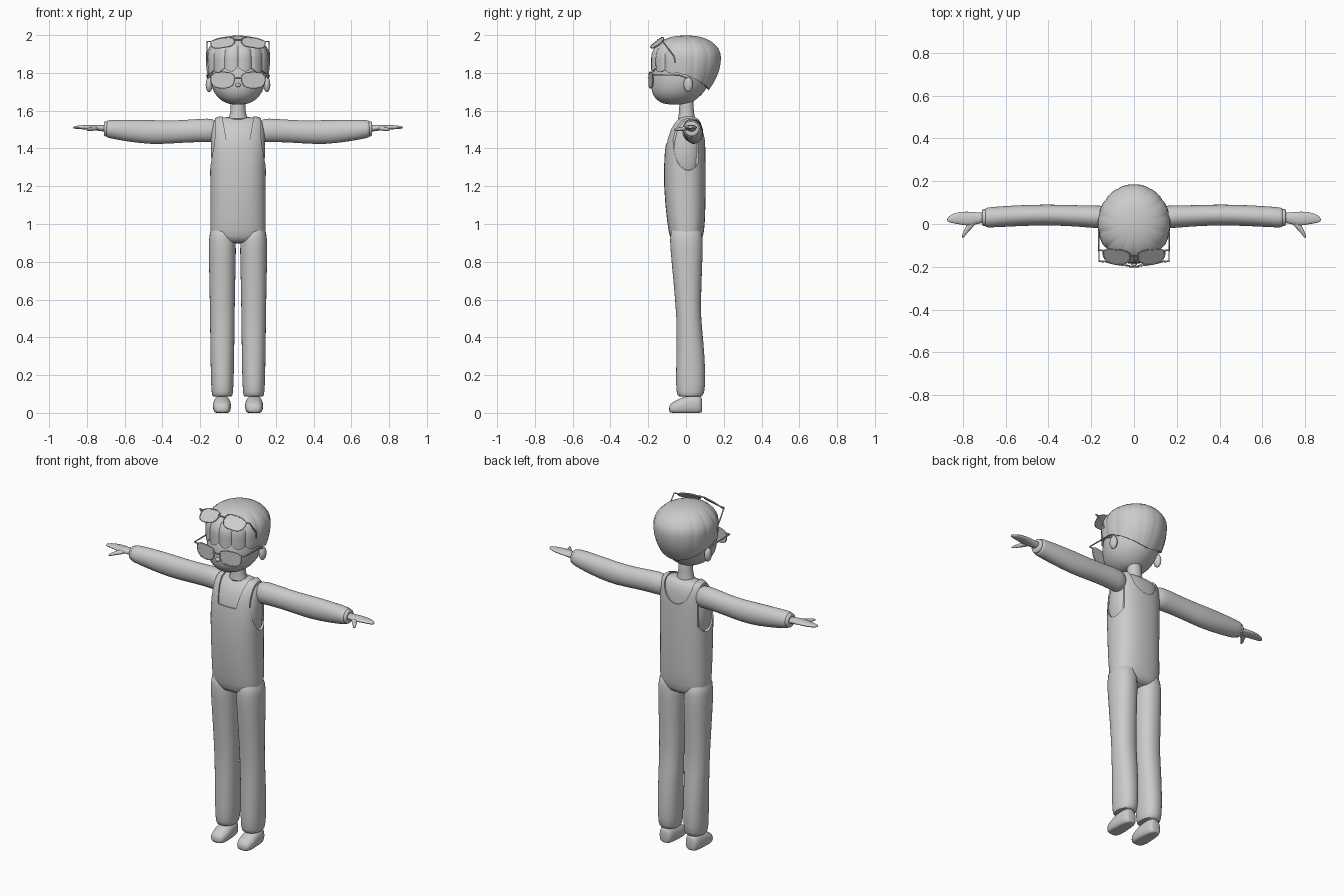
import bpy, bmesh
from math import sin, cos, pi, radians, copysign
from mathutils import Matrix, Vector

if "Cube" in bpy.data.objects:
    bpy.data.objects.remove(bpy.data.objects["Cube"])

grey = bpy.data.materials.new("plain grey")
grey.use_nodes = True
grey.diffuse_color = (0.6, 0.6, 0.6, 1)
grey.node_tree.nodes["Principled BSDF"].inputs["Base Color"].default_value = (0.6, 0.6, 0.6, 1)
parts = []


def finish(name, bm, subsurf=0, solid=0):
    """Turn a bmesh into an object with optional modifiers."""
    bmesh.ops.recalc_face_normals(bm, faces=bm.faces)
    mesh = bpy.data.meshes.new(name)
    bm.to_mesh(mesh)
    bm.free()
    mesh.materials.append(grey)
    ob = bpy.data.objects.new(name, mesh)
    bpy.context.collection.objects.link(ob)
    if solid:
        mod = ob.modifiers.new("thickness", 'SOLIDIFY')
        mod.thickness, mod.offset = solid, -1
    if subsurf:
        ob.modifiers.new("smooth", 'SUBSURF').levels = subsurf
    parts.append(ob)
    return ob


def power(v, e):
    return copysign(abs(v) ** e, v)


def loft(name, axis, rings, n=24, square=2.0, floor=None, subsurf=1):
    """Rings are (position on axis, centre u, centre v, radius u, radius v)."""
    bm = bmesh.new()
    loops = []
    for p, cu, cv, ru, rv in rings:
        loop = []
        for i in range(n):
            a = 2 * pi * i / n
            u, v = cu + ru * power(cos(a), 2 / square), cv + rv * power(sin(a), 2 / square)
            co = {'x': (p, u, v), 'y': (u, p, v), 'z': (u, v, p)}[axis]
            if floor is not None:
                co = (co[0], co[1], max(co[2], floor))
            loop.append(bm.verts.new(co))
        loops.append(loop)
    for a, b in zip(loops, loops[1:]):
        for i in range(n):
            bm.faces.new((a[i], a[(i + 1) % n], b[(i + 1) % n], b[i]))
    bm.faces.new(loops[0])
    bm.faces.new(loops[-1])
    return finish(name, bm, subsurf)


def upright(name, rows, cx=0, **kw):
    """Rows are (height, front y, back y, half width)."""
    return loft(name, 'z', [(z, cx, (f + b) / 2, w, (b - f) / 2) for z, f, b, w in rows], **kw)


def ball(name, centre, radii):
    bm = bmesh.new()
    bmesh.ops.create_uvsphere(bm, u_segments=20, v_segments=12, radius=1,
                              matrix=Matrix.Translation(centre) @ Matrix.Diagonal((*radii, 1)))
    return finish(name, bm)


# Overalls body and the shirt just beneath it
body = [(.895, -.065, .075, .12), (.93, -.088, .092, .149), (1.0, -.1, .102, .148),
        (1.2, -.121, .106, .146), (1.4, -.116, .104, .152), (1.5, -.093, .1, .15),
        (1.55, -.06, .085, .138), (1.575, -.025, .06, .11)]
overalls = upright("overalls", body, square=2.4)
upright("shirt", [(z - .006, f + .007, b - .007, w - .006) for z, f, b, w in body[3:]], square=2.4)

# Cutters for the bib opening, back neckline and armholes
bm = bmesh.new()
corners = [(x, y, z) for y in (-.3, .03) for x, z in ((-.058, 1.425), (.058, 1.425), (.092, 1.62), (-.092, 1.62))]
bmesh.ops.convex_hull(bm, input=[bm.verts.new(c) for c in corners])
cutters = [finish("bib_cutter", bm),
           loft("neck_cutter", 'y', [(0, 0, 1.56, .09, .12), (.3, 0, 1.56, .09, .12)], subsurf=0)]
for s in (-1, 1):
    cutters.append(loft("armhole_cutter", 'x', [(s * .122, .012, 1.44, .08, .155),
                                                (s * .3, .012, 1.44, .095, .165)], subsurf=0))
for c in cutters:
    c.hide_render = True
    parts.remove(c)
    mod = overalls.modifiers.new("opening", 'BOOLEAN')
    mod.operation, mod.object = 'DIFFERENCE', c

# Limbs
for s, side in ((1, "left"), (-1, "right")):
    leg = [(.085, -.035, .08, .05), (.09, -.045, .09, .054), (.13, -.055, .105, .06),
           (.3, -.051, .1, .063), (.45, -.05, .085, .065), (.55, -.053, .077, .066),
           (.8, -.077, .087, .071), (.92, -.088, .092, .074), (1.0, -.08, .08, .06)]
    upright(side + "_trouser_leg", leg, cx=s * .083, square=2.2)
    loft(side + "_shoe", 'y', [(y, s * .085, c, w, h) for y, c, w, h in (
        (-.09, .02, .024, .016), (-.078, .024, .04, .03), (-.04, .03, .049, .042), (.0, .04, .048, .052),
        (.05, .042, .044, .055), (.078, .04, .036, .05), (.086, .04, .02, .035))], square=2.3, floor=0)
    loft(side + "_sleeve", 'x', [(s * x, y, z, ry, rz) for x, y, z, ry, rz in (
        (.1, .03, 1.49, .05, .062), (.16, .033, 1.497, .055, .064), (.25, .037, 1.493, .05, .06),
        (.36, .042, 1.486, .049, .061), (.46, .042, 1.486, .049, .065), (.58, .037, 1.494, .049, .059),
        (.67, .031, 1.502, .048, .05), (.695, .03, 1.503, .046, .045), (.697, .03, 1.503, .036, .036))])
    loft(side + "_cuff", 'x', [(s * x, .03, 1.504, r, r) for x, r in ((.68, .041), (.7, .041), (.709, .039), (.71, .03))])
    loft(side + "_hand", 'x', [(s * x, y, z, ry, rz) for x, y, z, ry, rz in (
        (.69, .03, 1.506, .026, .02), (.725, .028, 1.508, .025, .017), (.76, .024, 1.511, .034, .015),
        (.8, .027, 1.512, .032, .012), (.84, .027, 1.512, .025, .01), (.865, .022, 1.511, .015, .007),
        (.873, .02, 1.511, .005, .004))], n=16)
    loft(side + "_thumb", 'y', [(y, s * x, z, rx, rz) for y, x, z, rx, rz in (
        (.02, .75, 1.508, .024, .012), (-.01, .765, 1.505, .019, .012), (-.035, .785, 1.502, .012, .01),
        (-.055, .796, 1.5, .008, .007), (-.065, .8, 1.499, .003, .003))], n=12)
    ball(side + "_ear", (s * .153, .012, 1.738), (.018, .025, .04))

# Neck, head and nose
upright("neck", [(1.54, -.05, .055, .06), (1.575, -.038, .045, .044), (1.61, -.036, .04, .039), (1.69, -.036, .04, .04)])
upright("head", [(1.632, -.1, .0, .035), (1.642, -.135, .03, .07), (1.665, -.165, .062, .104), (1.7, -.184, .1, .131),
                 (1.75, -.187, .125, .147), (1.8, -.181, .14, .15), (1.86, -.165, .145, .147),
                 (1.93, -.12, .11, .11), (1.96, -.06, .05, .05)], n=32)
ball("nose", (0, -.187, 1.735), (.014, .012, .011))

# Hair: ridged dome whose lower edge drops towards the nape
bm = bmesh.new()
around, dome, skirt = 112, 9, 5
rows = []
for j in range(1, dome + skirt + 1):
    row = []
    for i in range(around):
        a = 2 * pi * i / around
        front = cos(a)
        ridge = abs(sin(7 * a))
        edge = (1.79 + .04 * front if front > 0 else 1.79 + .08 * front) - .022 * ridge * max(front, 0)
        if j <= dome:
            t = pi / 2 * j / dome
            r, z = sin(t) ** .85, 1.88 + .118 * cos(t)
        else:
            z = 1.88 + (edge - 1.88) * (j - dome) / skirt
            r = 1 - 6 * (1 - front) * (1.88 - z) ** 2
        r *= 1 - .045 * (1 - ridge) ** 2 * min(1, j / 5) * (.6 + .4 * front)
        row.append(bm.verts.new((.17 * r * sin(a), -.186 * r * cos(a), z)))
    rows.append(row)
top = bm.verts.new((0, 0, 1.998))
for i in range(around):
    k = (i + 1) % around
    bm.faces.new((top, rows[0][i], rows[0][k]))
    for a, b in zip(rows, rows[1:]):
        bm.faces.new((a[i], b[i], b[k], a[k]))
finish("hair", bm, solid=.02)


def tube(name, points, radius, closed=False):
    curve = bpy.data.curves.new(name, 'CURVE')
    curve.dimensions, curve.bevel_depth, curve.bevel_resolution = '3D', radius, 1
    curve.use_fill_caps = True
    spline = curve.splines.new('POLY')
    spline.points.add(len(points) - 1)
    for p, co in zip(spline.points, points):
        p.co = (*co, 1)
    spline.use_cyclic_u = closed
    curve.materials.append(grey)
    ob = bpy.data.objects.new(name, curve)
    bpy.context.collection.objects.link(ob)
    parts.append(ob)


def glasses(name, place, reach):
    """Two rounded lenses with rims, a bridge and temples."""
    for s, side in ((1, "left_"), (-1, "right_")):
        outline = []
        for i in range(28):
            a = 2 * pi * i / 28
            z = .042 * power(sin(a), .75)
            x = .081 + (.062 + .15 * z) * power(cos(a), .75)
            outline.append(place @ Vector((s * x, 1.1 * x * x, z)))
        bm = bmesh.new()
        bm.faces.new([bm.verts.new(c) for c in outline])
        finish(side + name + "_lens", bm, solid=.004)
        tube(side + name + "_rim", outline, .003, True)
        tube(side + name + "_temple", [place @ Vector((s * x, y, z)) for x, y, z in (
            (.14, .02, .027), (.163, .022, .028), (.165, reach * .8, .026), (.16, reach, .01))], .004)
    tube(name + "_bridge", [place @ Vector((x, -.003, .012)) for x in (-.024, 0, .024)], .004)


# Worn pair, and a second pair pushed up on the hair
glasses("glasses", Matrix.Translation((0, -.196, 1.762)), .2)
glasses("sunglasses", Matrix.Translation((0, -.158, 1.966)) @ Matrix.Rotation(radians(-52), 4, 'X'), .15)

# Bake modifiers and curves, then shade smoothly with crisp edges
bpy.ops.object.select_all(action='DESELECT')
for ob in parts:
    ob.select_set(True)
bpy.context.view_layer.objects.active = overalls
bpy.ops.object.convert(target='MESH')
bpy.ops.object.shade_smooth_by_angle(angle=radians(40))
for c in cutters:
    bpy.data.objects.remove(c)
